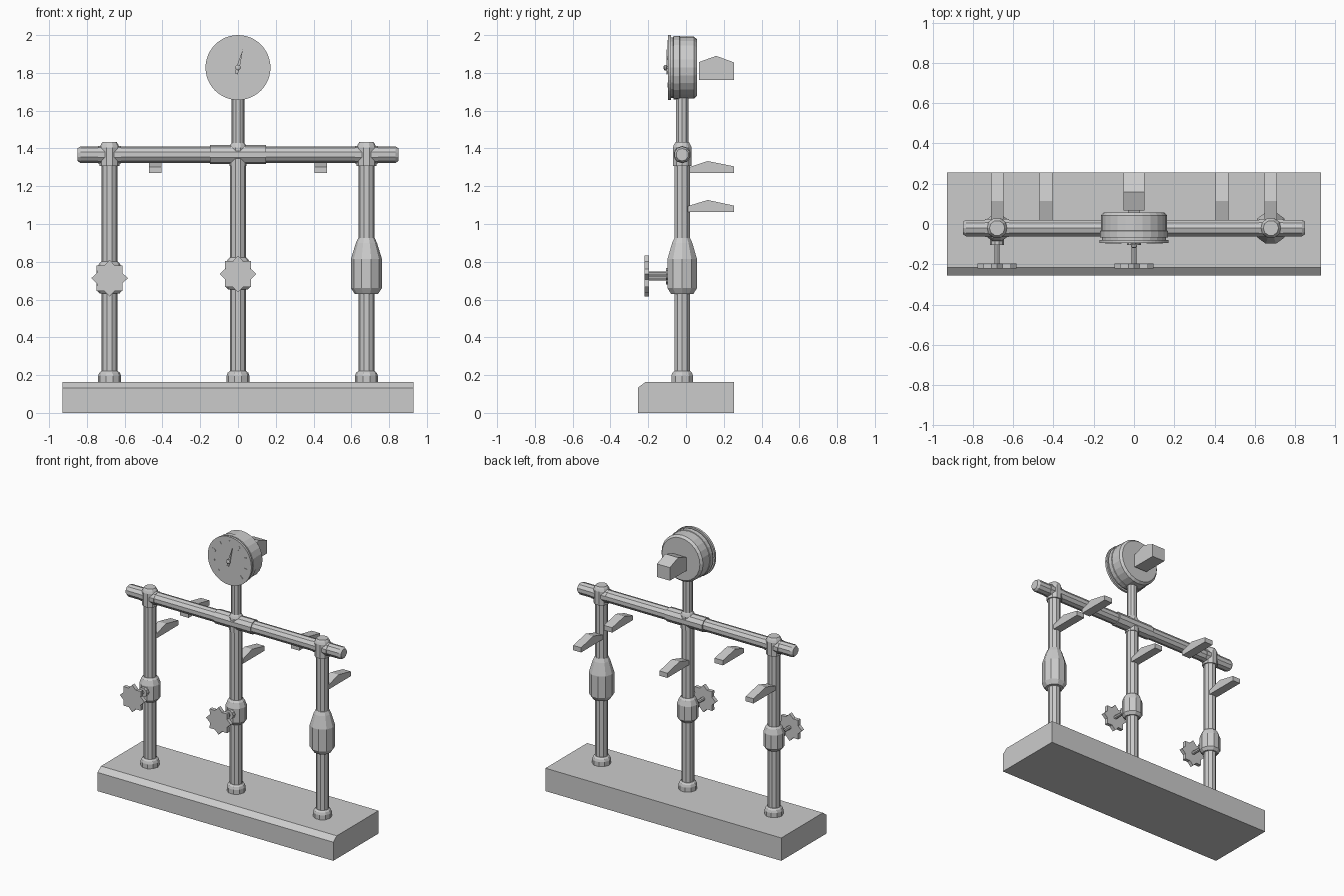
import bpy, bmesh
from math import sin, cos, pi, radians
from mathutils import Matrix, Vector

if "Cube" in bpy.data.objects:
    bpy.data.objects.remove(bpy.data.objects["Cube"])

AXES = {'Z': Matrix.Identity(4),
        'X': Matrix.Rotation(pi / 2, 4, 'Y'),
        'Y': Matrix.Rotation(-pi / 2, 4, 'X')}
PY = -0.02      # depth of the pipe plane
SIDE = 0.68     # offset of the outer posts
BAR_Z = 1.367   # height of the cross bar


def finish(name, bm, loc):
    bmesh.ops.recalc_face_normals(bm, faces=bm.faces)
    me = bpy.data.meshes.new(name)
    bm.to_mesh(me)
    bm.free()
    ob = bpy.data.objects.new(name, me)
    ob.location = loc
    bpy.context.collection.objects.link(ob)
    return ob


def lathe(name, profile, loc, axis='Z', sides=10):
    """Revolve (radius, height) pairs round an axis, with closed ends."""
    bm = bmesh.new()
    rings = []
    for r, h in profile:
        rings.append([bm.verts.new(AXES[axis] @ Vector((
            r * cos(2 * pi * i / sides), r * sin(2 * pi * i / sides), h)))
            for i in range(sides)])
    for a, b in zip(rings, rings[1:]):
        for i in range(sides):
            j = (i + 1) % sides
            bm.faces.new((a[i], a[j], b[j], b[i]))
    bm.faces.new(rings[0])
    bm.faces.new(rings[-1])
    return finish(name, bm, loc)


def prism(name, pts, direction, loc):
    """Extrude a flat outline of 3D points along a direction."""
    bm = bmesh.new()
    f = bm.faces.new([bm.verts.new(p) for p in pts])
    ext = bmesh.ops.extrude_face_region(bm, geom=[f])['geom']
    bmesh.ops.translate(bm, vec=direction,
                        verts=[v for v in ext if isinstance(v, bmesh.types.BMVert)])
    return finish(name, bm, loc)


def side_prism(name, yz, width, x):
    return prism(name, [(-width / 2, y, z) for y, z in yz], (width, 0, 0), (x, 0, 0))


# Base plinth with chamfered front edge
side_prism("base", [(-.255, 0), (.255, 0), (.255, .163), (-.215, .163), (-.255, .133)], 1.86, 0)

# Posts, foot flanges and pipe fittings
for label, x in (("left", -SIDE), ("centre", 0), ("right", SIDE)):
    lathe(label + "_post", [(.042, .15), (.042, 1.38)], (x, PY, 0))
    lathe(label + "_foot_flange", [(.061, .155), (.061, .195), (.055, .212), (.044, .222)], (x, PY, 0))
    r = .052 if x else .046
    lathe(label + "_fitting", [(r, 1.307), (r, 1.405), (r - .006, 1.42), (r - .014, 1.433)], (x, PY, 0))
    # Lower wall bracket
    side_prism(label + "_lower_bracket",
               [(.01, 1.063), (.255, 1.063), (.255, 1.097), (.115, 1.127), (.01, 1.095)], .062, x)

# Cross bar with tapered ends, and sleeves
lathe("cross_bar", [(.033, -.85), (.043, -.835), (.043, .835), (.033, .85)], (0, PY, BAR_Z), 'X')
lathe("centre_sleeve", [(.05, -.147), (.05, .147)], (0, PY, BAR_Z), 'X')
for label, s in (("left", -1), ("right", 1)):
    lathe(label + "_sleeve", [(.046, -.06), (.046, .06)], (s * SIDE, PY, BAR_Z), 'X')
    # Upper wall bracket under the bar
    side_prism(label + "_upper_bracket",
               [(.02, 1.27), (.255, 1.27), (.255, 1.305), (.115, 1.333), (.02, 1.302)], .066, s * .437)

# Filter housing on the right post
lathe("filter_housing", [(.062, .63), (.082, .66), (.082, .815), (.056, .9), (.044, .925)], (SIDE, PY, 0))

# Valves with star handwheels
for label, x, z in (("left", -SIDE, .713), ("centre", 0, .735)):
    lathe(label + "_valve_body",
          [(.052, -.082), (.069, -.062), (.069, .04), (.056, .075), (.044, .088)], (x, PY, z))
    lathe(label + "_valve_collar", [(.034, -.105), (.034, -.05)], (x, 0, z), 'Y')
    lathe(label + "_valve_stem", [(.013, -.2), (.013, -.06)], (x, 0, z), 'Y', 8)
    star = [(r * sin(i * pi / 8), 0, r * cos(i * pi / 8))
            for i in range(16) for r in [.073 if i % 2 else .097]]
    prism(label + "_handwheel", star, (0, .026, 0), (x, -.221, z))

# Pressure gauge: neck, case and dial plate
GZ = 1.828
lathe("gauge_neck", [(.034, 1.4), (.034, 1.69)], (0, PY, 0))
lathe("gauge_case", [(.16, -.082), (.16, -.068), (.168, -.066), (.168, -.034), (.164, -.032),
                     (.164, .042), (.15, .058)], (0, 0, GZ), 'Y', 24)
lathe("gauge_dial", [(.172, -.095), (.172, -.079)], (0, 0, GZ), 'Y', 48)
lathe("needle_pin", [(.007, -.118), (.015, -.113), (.015, -.105), (.008, -.1), (.008, -.09)],
      (0, 0, GZ), 'Y', 12)


def hand(name, outline, angle, y, depth):
    """Thin raised shape on the dial, turned clockwise from straight up."""
    rot = Matrix.Rotation(radians(angle), 3, 'Y')
    prism(name, [rot @ Vector((a, 0, b)) for a, b in outline], (0, depth, 0), (0, y, GZ))


hand("gauge_needle", [(-.008, -.035), (.008, -.035), (.009, 0), (0, .1), (-.009, 0)], 15, -.104, .006)
for i in range(9):
    hand("dial_tick", [(-.005, .118), (.005, .118), (.005, .145), (-.005, .145)], -135 + i * 33.75, -.098, .005)

# Wall mount behind the gauge
side_prism("gauge_bracket", [(.068, 1.762), (.255, 1.762), (.255, 1.855), (.16, 1.89), (.068, 1.857)], .102, 0)
